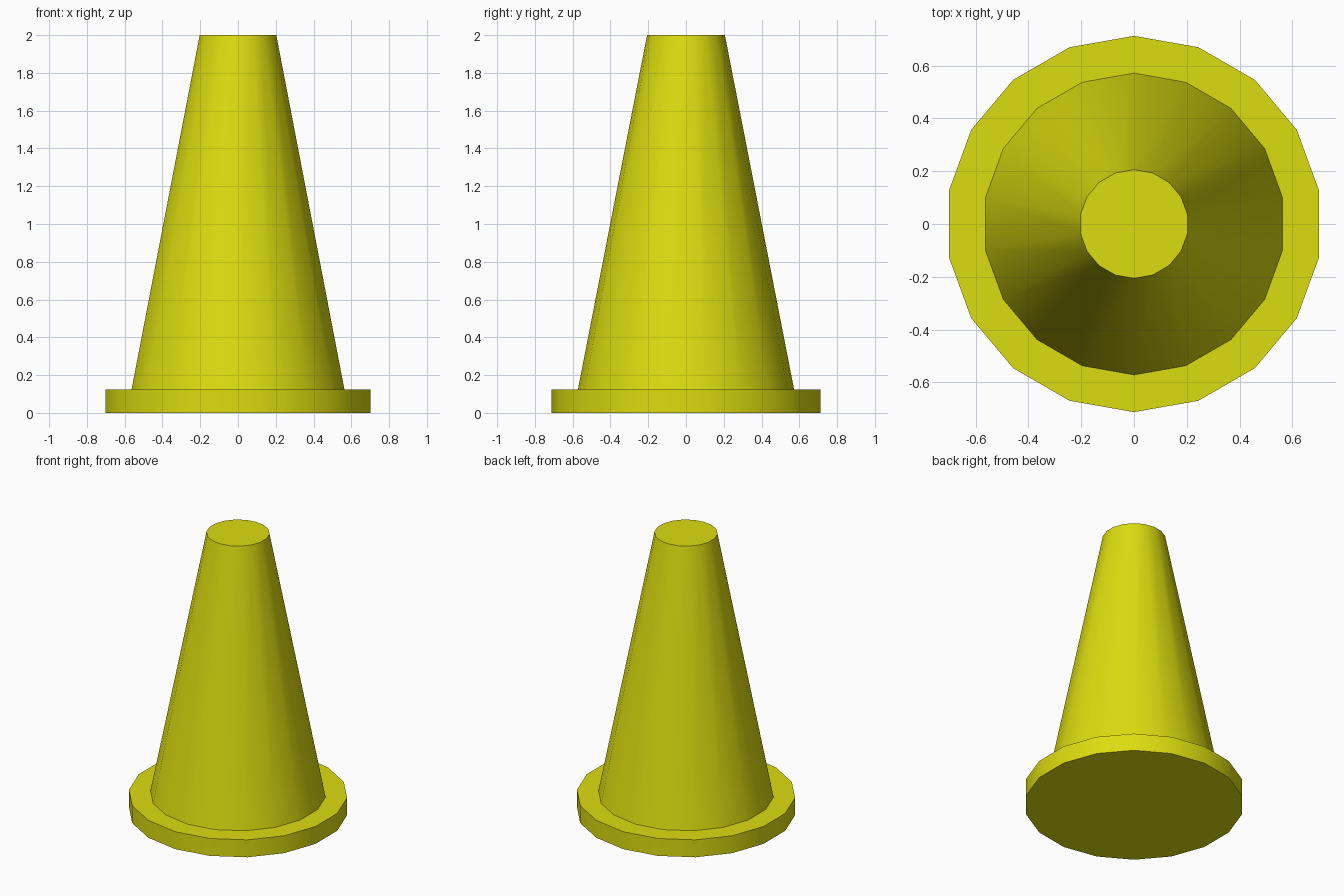
import bpy, bmesh, math

if "Cube" in bpy.data.objects:
    bpy.data.objects.remove(bpy.data.objects["Cube"])

SIDES = 18

yellow = bpy.data.materials.new("yellow")
yellow.diffuse_color = (0.72, 0.72, 0.005, 1.0)
yellow.use_nodes = True
yellow.node_tree.nodes["Principled BSDF"].inputs["Base Color"].default_value = yellow.diffuse_color

# Lathe one closed profile: wide base disc, then tapered body
profile = [(0.713, 0.0), (0.713, 0.125), (0.572, 0.125), (0.206, 2.0)]

bm = bmesh.new()
rings = []
for r, z in profile:
    rings.append([bm.verts.new((r * math.cos(a), r * math.sin(a), z))
                  for a in (math.pi / 2 + 2 * math.pi * i / SIDES for i in range(SIDES))])
for low, high in zip(rings, rings[1:]):
    for i in range(SIDES):
        j = (i + 1) % SIDES
        bm.faces.new((low[i], low[j], high[j], high[i]))

# Bottom and top caps
bm.faces.new(rings[0][::-1])
bm.faces.new(rings[-1])
bmesh.ops.recalc_face_normals(bm, faces=bm.faces)

mesh = bpy.data.meshes.new("traffic_cone")
bm.to_mesh(mesh)
bm.free()
mesh.materials.append(yellow)
cone = bpy.data.objects.new("traffic_cone", mesh)
bpy.context.collection.objects.link(cone)

# Smooth round sides, sharp rims
bpy.context.view_layer.objects.active = cone
cone.select_set(True)
bpy.ops.object.shade_smooth_by_angle(angle=math.radians(35))
